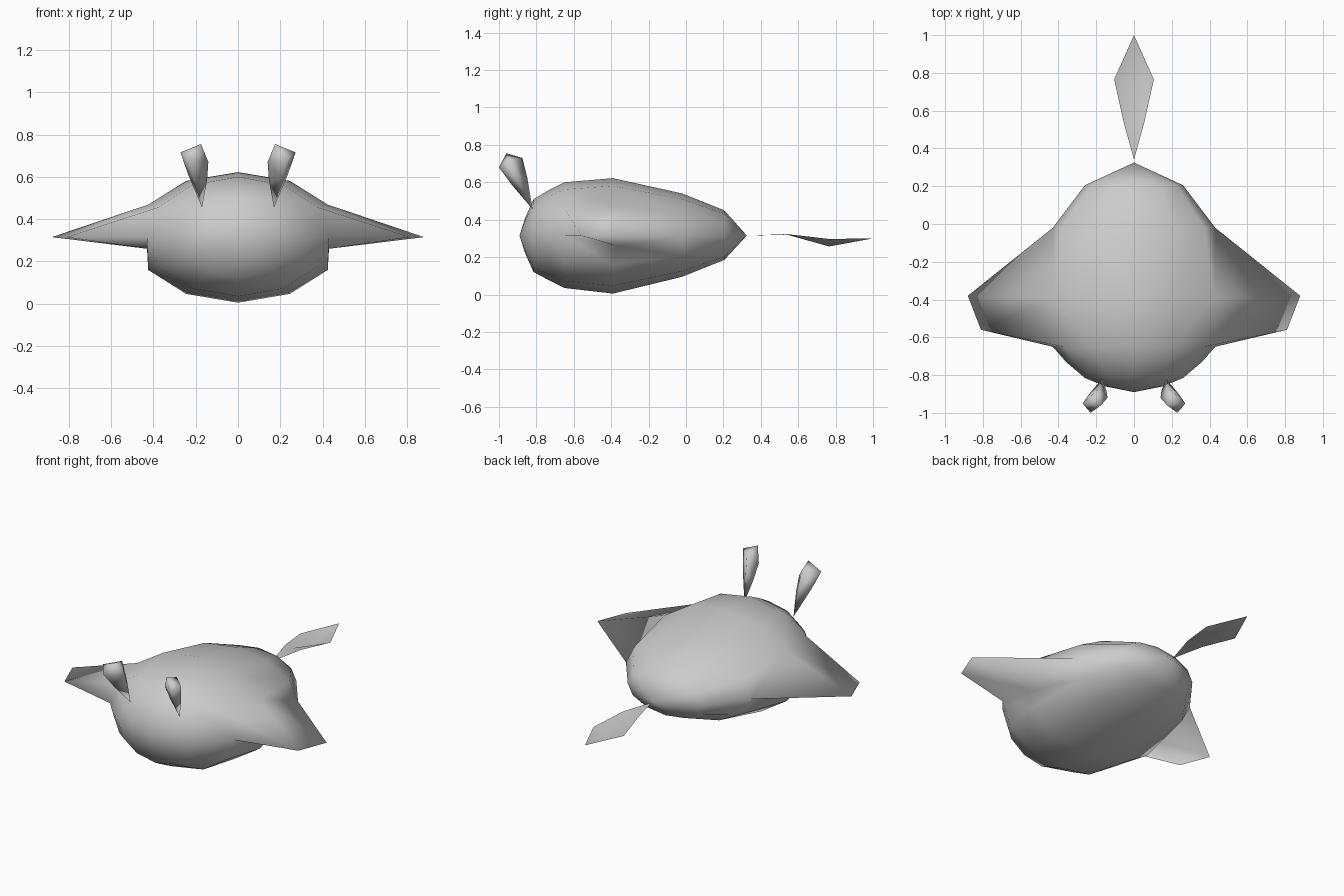
import bpy, bmesh, math
from mathutils import Vector

cube = bpy.data.objects.get("Cube")
if cube:
    bpy.data.objects.remove(cube)

grey = bpy.data.materials.new("plain grey")
grey.use_nodes = True
grey.diffuse_color = (0.6, 0.6, 0.6, 1)
grey.node_tree.nodes["Principled BSDF"].inputs["Base Color"].default_value = (0.6, 0.6, 0.6, 1)


def finish(bm, name, mirror=False):
    """Turn a bmesh into a smooth grey object, optionally mirrored in x."""
    bmesh.ops.recalc_face_normals(bm, faces=bm.faces)
    mesh = bpy.data.meshes.new(name)
    bm.to_mesh(mesh)
    bm.free()
    mesh.materials.append(grey)
    for p in mesh.polygons:
        p.use_smooth = True
    obj = bpy.data.objects.new(name, mesh)
    bpy.context.collection.objects.link(obj)
    if mirror:
        mod = obj.modifiers.new("Mirror", 'MIRROR')
        mod.use_clip = True
        mod.merge_threshold = 0.002
    return obj


# Body with wings: half rings lofted along y, wing faces drawn out of the side
MID = 0.315
stations = [  # y, half width, top, bottom
    (-0.86, 0.15, 0.41, 0.22),
    (-0.815, 0.26, 0.51, 0.12),
    (-0.73, 0.36, 0.56, 0.075),
    (-0.65, 0.43, 0.60, 0.035),
    (-0.39, 0.49, 0.622, 0.005),
    (-0.02, 0.43, 0.54, 0.095),
    (0.205, 0.26, 0.45, 0.185),
]
FRONT, CENTRE, BACK = 3, 4, 5
bm = bmesh.new()
rings = []
for y, w, top, bottom in stations:
    ring = []
    for i in range(7):
        a = math.radians(30 * i)
        c = math.cos(a)
        height = top - MID if c > 0 else MID - bottom
        x = 0 if i in (0, 6) else w * math.sin(a)
        ring.append(bm.verts.new((x, y, MID + height * c)))
    rings.append(ring)
for j in range(len(rings) - 1):
    for i in range(6):
        if j in (FRONT, CENTRE) and i in (2, 3):
            continue
        a, b = rings[j], rings[j + 1]
        bm.faces.new((a[i], a[i + 1], b[i + 1], b[i]))
for y, ring in ((-0.89, rings[0]), (0.325, rings[-1])):
    pole = bm.verts.new((0, y, MID))
    for i in range(6):
        bm.faces.new((pole, ring[i], ring[i + 1]))

# Wing surfaces
f, m, k = rings[FRONT], rings[CENTRE], rings[BACK]
under = m[3]
under.co = (0.43, -0.37, 0.26)
tip_back = bm.verts.new((0.88, -0.38, MID))
tip_front = bm.verts.new((0.81, -0.56, MID))
for face in (
    (f[2], m[2], tip_front, f[3]), (m[2], k[2], k[3], tip_back),
    (m[2], tip_back, tip_front),
    (f[3], tip_front, under), (tip_front, tip_back, under), (tip_back, k[3], under),
    (f[3], under, m[4], f[4]), (under, k[3], k[4], m[4]),
):
    bm.faces.new(face)
finish(bm, "body_with_wings", mirror=True)

# Tail: thin sheet with a sunken middle
bm = bmesh.new()
base = bm.verts.new((0, 0.34, MID))
inner = bm.verts.new((0, 0.54, 0.32))
keel = bm.verts.new((0, 0.765, 0.257))
end = bm.verts.new((0, 1.0, 0.30))
for s in (-1, 1):
    near = bm.verts.new((s * 0.055, 0.54, 0.323))
    wide = bm.verts.new((s * 0.105, 0.765, 0.297))
    for face in ((base, near, inner), (inner, near, wide, keel), (keel, wide, end)):
        bm.faces.new(face if s > 0 else face[::-1])
finish(bm, "tail")

# Feelers: four-sided buds growing from a point
bud = [(0.23, -1.0, 0.68), (0.14, -0.92, 0.67), (0.19, -0.875, 0.73), (0.272, -0.95, 0.715)]
for name, s in (("left_feeler", 1), ("right_feeler", -1)):
    bm = bmesh.new()
    root = Vector((0.17, -0.82, 0.455))
    centre = sum((Vector(p) for p in bud), Vector()) / len(bud)
    upper, lower = [], []
    for p in bud:
        p = Vector(p)
        q = root.lerp(p, 0.6) + (p - centre) * 0.08
        for co, ring in ((p, upper), (q, lower)):
            ring.append(bm.verts.new((s * co.x, co.y, co.z)))
    foot = bm.verts.new((s * root.x, root.y, root.z))
    crown = bm.verts.new((s * 0.175, -0.96, 0.755))
    for i in range(4):
        n = (i + 1) % 4
        bm.faces.new((foot, lower[i], lower[n]))
        bm.faces.new((lower[i], upper[i], upper[n], lower[n]))
        bm.faces.new((crown, upper[i], upper[n]))
    finish(bm, name)
